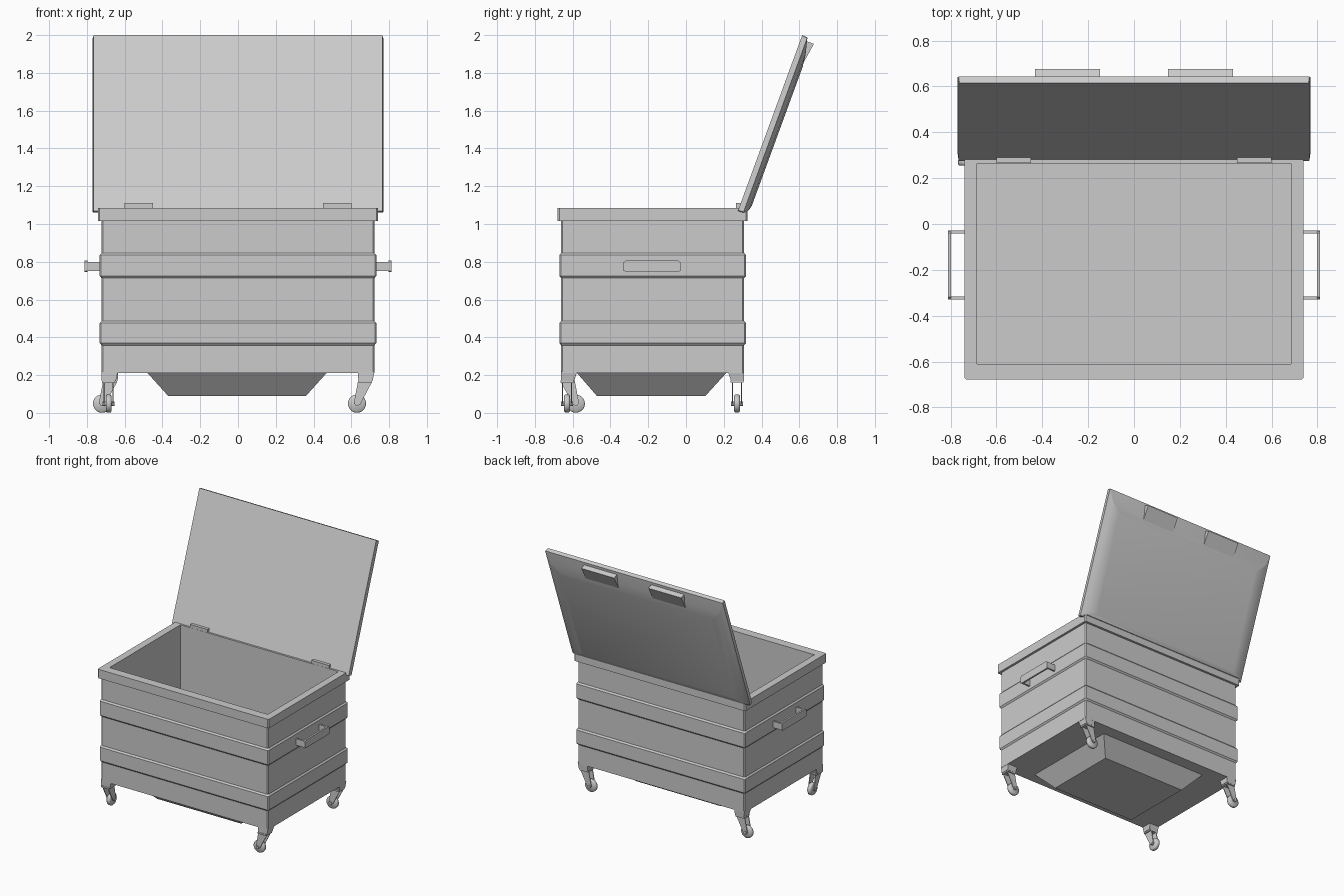
import bpy, bmesh, math
from mathutils import Matrix

if "Cube" in bpy.data.objects:
    bpy.data.objects.remove(bpy.data.objects["Cube"])


def make(name, bm, matrix=None, smooth=None):
    bmesh.ops.recalc_face_normals(bm, faces=bm.faces)
    me = bpy.data.meshes.new(name)
    if matrix:
        bm.transform(matrix)
    bm.to_mesh(me)
    bm.free()
    ob = bpy.data.objects.new(name, me)
    bpy.context.collection.objects.link(ob)
    if smooth:
        bpy.context.view_layer.objects.active = ob
        ob.select_set(True)
        bpy.ops.object.shade_smooth_by_angle(angle=math.radians(smooth))
        ob.select_set(False)
    return ob


def stack(name, rings, matrix=None, smooth=None):
    """Skin a stack of corner-cut rectangles (x0, x1, y0, y1, z, cut), capped at both ends."""
    bm = bmesh.new()
    loops = []
    for x0, x1, y0, y1, z, c in rings:
        pts = [(x0 + c, y0), (x1 - c, y0), (x1, y0 + c), (x1, y1 - c),
               (x1 - c, y1), (x0 + c, y1), (x0, y1 - c), (x0, y0 + c)]
        loops.append([bm.verts.new((x, y, z)) for x, y in pts])
    for a, b in zip(loops, loops[1:]):
        for i in range(8):
            j = (i + 1) % 8
            bm.faces.new((a[i], a[j], b[j], b[i]))
    bm.faces.new(loops[0])
    bm.faces.new(loops[-1])
    bmesh.ops.remove_doubles(bm, verts=bm.verts, dist=1e-5)
    return make(name, bm, matrix, smooth)


def box(name, x0, x1, y0, y1, z0, z1):
    return stack(name, [(x0, x1, y0, y1, z, 0) for z in (z0, z1)])


def prism(name, profile, x0, x1, matrix=None):
    """Extrude a (y, z) profile along x."""
    bm = bmesh.new()
    ends = [[bm.verts.new((x, y, z)) for y, z in profile] for x in (x0, x1)]
    n = len(profile)
    for i in range(n):
        j = (i + 1) % n
        bm.faces.new((ends[0][i], ends[0][j], ends[1][j], ends[1][i]))
    for e in ends:
        bm.faces.new(e)
    return make(name, bm, matrix)


# Body: wall profile as (outward offset, height), with two raised bands, rim and inside
def wall(d, z, c=0.008):
    return (-0.722 - d, 0.722 + d, -0.661 - d, 0.308 + d, z, c)


profile = [(0, 0.21)]
for lo, hi in ((0.358, 0.487), (0.713, 0.847)):
    profile += [(0, lo), (0.01, lo + 0.012), (0.01, hi - 0.012), (0, hi)]
profile += [(0, 1.015), (0.018, 1.015), (0.018, 1.085)]
inside = (-0.684, 0.684, -0.61, 0.265)
stack("bin_body", [wall(d, z) for d, z in profile]
      + [inside + (1.085, 0), inside + (0.23, 0)])

# Sloped sump under the floor
stack("sump", [(-0.48, 0.47, -0.578, 0.214, 0.212, 0),
               (-0.37, 0.36, -0.472, 0.103, 0.09, 0)])

# Corner legs and swivel casters: pivot position and trailing direction in degrees
casters = {"front_right": (0.675, -0.63, 180), "back_right": (0.675, 0.27, 180),
           "back_left": (-0.675, 0.27, 180), "front_left": (-0.685, -0.628, 90)}
for side, (px, py, ang) in casters.items():
    ex = (0.635, 0.722) if px > 0 else (-0.722, -0.635)
    ey = (-0.661, -0.575) if py < 0 else (0.222, 0.308)
    low = (px - 0.038, px + 0.038, py - 0.032, py + 0.036, 0.17, 0)
    stack(side + "_leg", [ex + ey + (0.22, 0), low])
    m = (Matrix.Translation((px, py, 0)) @ Matrix.Rotation(math.radians(ang - 90), 4, 'Z'))
    # Fork: top plate and two tapered cheeks, trailing along local +y
    prism(side + "_fork_plate", [(-0.035, 0.16), (0.04, 0.16), (0.04, 0.172), (-0.035, 0.172)],
          -0.035, 0.035, m)
    for s in (-1, 1):
        prism(side + "_fork_cheek",
              [(-0.035, 0.165), (0.04, 0.165), (0.062, 0.05), (0.045, 0.036), (0.028, 0.045)],
              s * 0.02, s * 0.026, m)
    for part, r, w in (("_wheel", 0.048, 0.03), ("_axle", 0.012, 0.064)):
        bm = bmesh.new()
        bmesh.ops.create_cone(bm, cap_ends=True, segments=20, radius1=r, radius2=r, depth=w)
        if part == "_wheel":
            rim = [e for e in bm.edges if abs(e.verts[0].co.z - e.verts[1].co.z) < 1e-5]
            bmesh.ops.bevel(bm, geom=rim, offset=0.006, segments=1, affect='EDGES')
        bm.transform(Matrix.Rotation(math.pi / 2, 4, 'Y'))
        make(side + part, bm, m @ Matrix.Translation((0, 0.045, 0.049)), 50)

# Side carrying handles: flat strap bent into a U
for s, side in ((-1, "left"), (1, "right")):
    a, b, c = sorted((s * 0.725, s * 0.812)), sorted((s * 0.798, s * 0.812)), 0.01
    for y in (-0.33, -0.042):
        box(side + "_handle_arm", *a, y, y + 0.014, 0.75, 0.80)
    prism(side + "_handle_grip",
          [(-0.33, 0.757), (-0.318, 0.745), (-0.04, 0.745), (-0.028, 0.757),
           (-0.028, 0.795), (-0.04, 0.807), (-0.318, 0.807), (-0.33, 0.795)], *b)

# Open lid: local y runs from hinge to free edge, local -z is the outer face
lid = Matrix.Translation((0, 0.275, 1.07)) @ Matrix.Rotation(math.radians(69.9), 4, 'X')
stack("lid", [(-0.765, 0.765, 0, 0.99, 0, 0.004),
              (-0.769, 0.769, 0, 0.988, -0.03, 0.004),
              (-0.735, 0.735, 0.02, 0.90, -0.052, 0.01),
              (-0.66, 0.66, 0.05, 0.83, -0.06, 0.01)], lid, 25)

# Wedge-shaped lid grips and hinge leaves
for s in (-1, 1):
    x = s * 0.29
    prism("lid_grip", [(0.968, -0.02), (0.968, -0.074), (0.85, -0.056), (0.85, -0.03)],
          x - 0.142, x + 0.142, lid)
    x = s * 0.525
    box("hinge", x - 0.075, x + 0.075, 0.266, 0.292, 1.07, 1.11)
